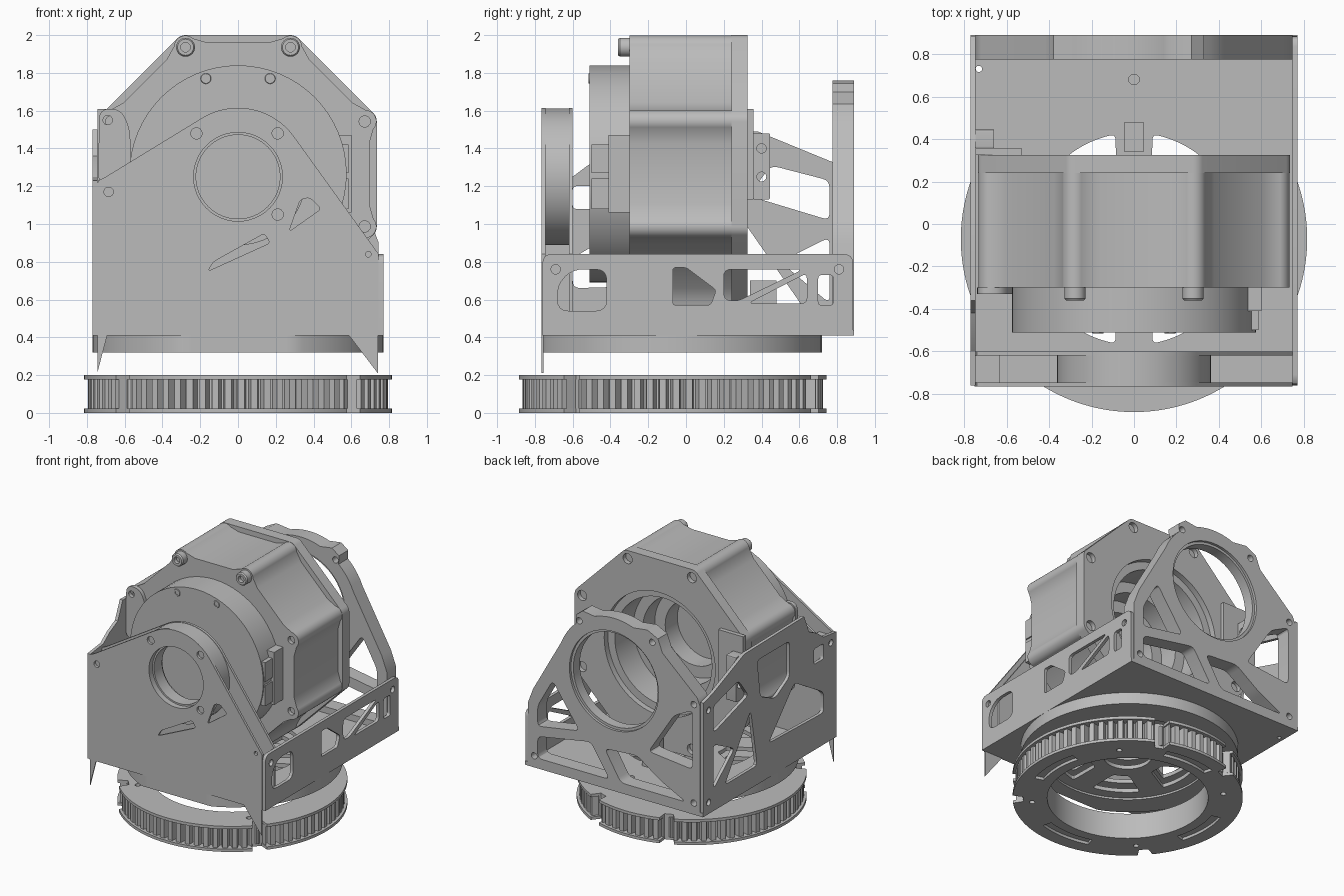
import bpy, bmesh
from math import sin, cos, pi, radians
from mathutils import Matrix, Vector

cube = bpy.data.objects.get("Cube")
if cube:
    bpy.data.objects.remove(cube, do_unlink=True)

grey = bpy.data.materials.new("machined_grey")
grey.use_nodes = True
colour = (0.5, 0.5, 0.5, 1)
grey.diffuse_color = colour
grey.node_tree.nodes["Principled BSDF"].inputs["Base Color"].default_value = colour

# Local plane to world: the third column is the extrusion direction
AXES = {"x": Matrix(((0, 0, 1), (1, 0, 0), (0, 1, 0))).to_4x4(),
        "y": Matrix(((1, 0, 0), (0, 0, -1), (0, 1, 0))).to_4x4(),
        "z": Matrix.Identity(4)}
made = []


def add(name, mesh):
    mesh.materials.clear()
    mesh.materials.append(grey)
    ob = bpy.data.objects.new(name, mesh)
    bpy.context.collection.objects.link(ob)
    made.append(ob)
    return ob


def arc(cx, cy, r, a0=0, a1=360, n=48):
    full = abs(a1 - a0) == 360
    steps = n if full else n - 1
    return [(cx + r * cos(radians(a0 + (a1 - a0) * i / steps)),
             cy + r * sin(radians(a0 + (a1 - a0) * i / steps))) for i in range(n)]


def dot(x, y, r=0.025):
    return arc(x, y, r, n=14)


def soft(pts, r=0.04):
    """Round the corners of a polygon."""
    out = []
    for i, p in enumerate(pts):
        p, a, b = Vector(p), Vector(pts[i - 1]), Vector(pts[(i + 1) % len(pts)])
        s = p + (a - p).normalized() * min(r, (a - p).length * 0.45)
        e = p + (b - p).normalized() * min(r, (b - p).length * 0.45)
        for k in range(5):
            t = k / 4
            out.append(tuple(s * (1 - t) ** 2 + p * 2 * t * (1 - t) + e * t * t))
    return out


def plate(name, axis, lo, hi, outline, holes=()):
    """Flat part: an outline with holes, extruded between lo and hi."""
    cu = bpy.data.curves.new(name, "CURVE")
    cu.dimensions, cu.fill_mode, cu.extrude = "2D", "BOTH", (hi - lo) / 2
    for pts in [outline, *holes]:
        sp = cu.splines.new("POLY")
        sp.points.add(len(pts) - 1)
        for q, p in zip(sp.points, pts):
            q.co = (p[0], p[1], 0, 1)
        sp.use_cyclic_u = True
    tmp = bpy.data.objects.new(name, cu)
    bpy.context.collection.objects.link(tmp)
    dg = bpy.context.evaluated_depsgraph_get()
    mesh = bpy.data.meshes.new_from_object(tmp.evaluated_get(dg))
    bpy.data.objects.remove(tmp, do_unlink=True)
    shift = Vector([(lo + hi) / 2 if axis == k else 0 for k in "xyz"])
    mesh.transform(Matrix.Translation(shift) @ AXES[axis])
    bm = bmesh.new()
    bm.from_mesh(mesh)
    bmesh.ops.remove_doubles(bm, verts=bm.verts, dist=1e-5)
    bmesh.ops.recalc_face_normals(bm, faces=bm.faces)
    bm.to_mesh(mesh)
    bm.free()
    return add(name, mesh)


def box(name, x0, x1, y0, y1, z0, z1):
    return plate(name, "z", z0, z1, [(x0, y0), (x1, y0), (x1, y1), (x0, y1)])


def lathe_y(name, profile, cx, cz):
    """Turned part about a front-to-back axis; profile is (radius, y)."""
    bm = bmesh.new()
    vs = [bm.verts.new((cx + r, y, cz)) for r, y in profile]
    es = [bm.edges.new(p) for p in zip(vs, vs[1:])]
    bmesh.ops.spin(bm, geom=vs + es, cent=(cx, 0, cz), axis=(0, 1, 0),
                   angle=2 * pi, steps=64)
    bmesh.ops.remove_doubles(bm, verts=bm.verts, dist=1e-5)
    bmesh.ops.recalc_face_normals(bm, faces=bm.faces)
    mesh = bpy.data.meshes.new(name)
    bm.to_mesh(mesh)
    bm.free()
    return add(name, mesh)


def screw(name, x, z, y, r):
    lathe_y(name, [(0, y + 0.07), (r, y + 0.07), (r, y + 0.01), (r * 0.85, y),
                   (r * 0.5, y), (r * 0.5, y + 0.03), (0, y + 0.03)], x, z)


# Toothed pulley with notched flanges
PY = -0.07
notches = [(0.3, 0.74), (-0.3, 0.74), (-0.6, -0.53), (0.6, -0.53)]


def notched(r_at, n):
    pts = []
    for i in range(n):
        a = 2 * pi * i / n
        r = r_at(i)
        x, y = r * cos(a), r * sin(a)
        if any((x - u) ** 2 + (y - v) ** 2 < 0.045 ** 2 for u, v in notches):
            x, y = x * 0.74 / r, y * 0.74 / r
        pts.append((x, y + PY))
    return pts


def arc_slot(mid, r=0.68, half=17, w=0.035):
    return arc(0, PY, r + w, mid - half, mid + half, 12) + arc(0, PY, r - w, mid + half, mid - half, 12)


bore = arc(0, PY, 0.57, n=72)
slots = [arc_slot(a) for a in (0, 90, 180, 270)]
pins = [dot(0.68 * cos(radians(a)), PY + 0.68 * sin(radians(a)), 0.02) for a in range(45, 360, 90)]
rim = notched(lambda i: 0.815, 288)
plate("pulley_lower_flange", "z", 0, 0.022, rim, [bore, *slots, *pins])
plate("pulley_upper_flange", "z", 0.178, 0.2, rim, [bore, *pins])
plate("pulley_teeth", "z", 0.022, 0.178,
      notched(lambda i: 0.795 if i % 6 < 4 else 0.75, 432), [bore])

# Turntable ring under the base, flattened at the front, with its spider
spokes = [soft(arc(0, PY, 0.5, a - 20, a + 20, 8) + arc(0, PY, 0.27, a + 12, a - 12, 4), 0.03)
          for a in range(0, 360, 60)]
ring = [(x, max(y, -0.76)) for x, y in arc(0, -0.05, 0.77, n=96)]
plate("turntable_ring", "z", 0.32, 0.41, ring, [arc(0, PY, 0.58, n=64)])
plate("turntable_spider", "z", 0.335, 0.365, arc(0, PY, 0.58, n=64), spokes + [arc(0, PY, 0.17)])

# Base plate with spoke windows
plate("base_plate", "z", 0.41, 0.44, [(-0.77, -0.76), (0.77, -0.76), (0.77, 0.89), (-0.77, 0.89)],
      spokes + [dot(0, 0.68), dot(-0.73, 0.73, 0.015), arc(0, PY, 0.17)])
box("base_post", -0.045, 0.045, 0.34, 0.48, 0.44, 0.7)

# Low side plate on the left of the model
low = soft([(-0.76, 0.41), (-0.76, 0.84), (0.885, 0.84), (0.885, 0.41)], 0.05)
low[:5], low[-5:] = [(-0.76, 0.41)], [(0.885, 0.41)]
plate("left_side_plate", "x", 0.745, 0.77, low, [
    soft([(-0.68, 0.54), (-0.68, 0.68), (-0.6, 0.76), (-0.42, 0.76), (-0.42, 0.54)], 0.06),
    soft([(-0.07, 0.57), (-0.07, 0.77), (0.0, 0.77), (0.16, 0.65), (0.13, 0.57)], 0.02),
    soft([(0.2, 0.6), (0.2, 0.76), (0.62, 0.76), (0.27, 0.59)]),
    soft([(0.33, 0.58), (0.64, 0.74), (0.64, 0.58)], 0.03),
    soft([(0.7, 0.57), (0.7, 0.73), (0.78, 0.73), (0.78, 0.57)], 0.02),
    dot(-0.69, 0.76), dot(0.81, 0.76)])

# Tall side plate on the right of the model
plate("right_side_plate", "x", -0.77, -0.745,
      [(-0.76, 0.41), (0.885, 0.41), (0.885, 1.3), (0.77, 1.33), (0.38, 1.49),
       (-0.36, 1.5), (-0.42, 1.36), (-0.52, 1.31), (-0.6, 1.25), (-0.76, 1.23)], [
    soft([(0.22, 1.38), (-0.18, 1.38), (-0.18, 1.1), (0.0, 1.0), (0.18, 1.08)]),
    soft([(-0.24, 1.03), (0.08, 0.68), (-0.6, 0.66), (-0.6, 0.82)]),
    soft([(0.76, 1.23), (0.45, 1.31), (0.33, 1.15), (0.76, 1.02)]),
    soft([(0.76, 0.93), (0.76, 0.58), (0.5, 0.8)]),
    soft([(0.62, 0.56), (0.3, 1.02), (0.22, 0.56)]),
    soft([(-0.48, 1.08), (-0.48, 1.2), (-0.6, 1.2), (-0.6, 1.08)], 0.02),
    dot(-0.69, 1.17), dot(0.82, 1.22), dot(0.82, 0.5)])

# Front bearing housing: two sheets joined by a sleeve and a corner block
CZ = 1.25
front = [(-0.75, 0.41), (0.745, 0.41), (0.745, 0.84)] + arc(0, CZ, 0.365, 36, 122, 28) + \
    [(-0.7, 1.25), (-0.74, 1.23), (-0.75, 1.19)]
front_bore = arc(0, CZ, 0.235)
slit = soft([(-0.16, 0.75), (-0.13, 0.8), (0.14, 0.95), (0.17, 0.9)], 0.02)
wedge = soft([(0.27, 0.96), (0.33, 1.13), (0.38, 1.14), (0.44, 1.08)], 0.02)
plate("front_sheet", "y", -0.765, -0.745, front,
      [front_bore, slit, wedge, dot(-0.22, 1.48, 0.03), dot(0.21, 1.48, 0.03),
       dot(0.21, 1.05, 0.03), dot(-0.685, 1.17), dot(0.69, 0.84, 0.015)])
plate("front_inner_sheet", "y", -0.62, -0.6, front, [front_bore])
plate("front_bearing_sleeve", "y", -0.745, -0.62, arc(0, CZ, 0.362, n=72), [front_bore])
box("front_corner_block", -0.745, -0.63, -0.745, -0.62, 0.44, 1.2)
lathe_y("front_bore_lip", [(0.236, -0.72), (0.222, -0.72), (0.222, -0.62), (0.236, -0.62)], 0, CZ)
for tip, inner in ((-0.745, -0.69), (0.74, 0.58)):
    plate("front_corner_gusset", "y", -0.765, -0.755, [(tip, 0.21), (tip, 0.42), (inner, 0.42)])

# Rear bearing frame
plate("rear_bearing_frame", "y", 0.775, 0.89,
      [(-0.745, 0.41), (0.745, 0.41), (0.745, 0.9), (0.7, 1.02)] + arc(0, 1.27, 0.49, 22, 48, 6) +
      [(0.33, 1.7), (0.27, 1.745)] + arc(0, 1.27, 0.49, 70, 110, 12) +
      [(-0.29, 1.745), (-0.38, 1.7), (-0.42, 1.6), (-0.72, 1.33), (-0.745, 1.27)], [
    arc(0, 1.27, 0.385, n=64),
    soft([(0.66, 0.74), (0.66, 0.9), (0.53, 1.13), (0.3, 0.8)]),
    soft([(-0.68, 0.76), (-0.68, 1.22), (-0.52, 1.14), (-0.3, 0.8)]),
    soft([(0.66, 0.49), (0.66, 0.66), (0.2, 0.74), (0.04, 0.49)]),
    soft([(-0.06, 0.49), (0.08, 0.72), (-0.2, 0.74), (-0.4, 0.6), (-0.62, 0.49)]),
    dot(0.3, 1.66), dot(-0.33, 1.66), dot(-0.69, 1.27), dot(0.69, 0.5), dot(-0.69, 0.5)])
lathe_y("rear_bearing_race", [(0.386, 0.87), (0.365, 0.87), (0.365, 0.79), (0.386, 0.79)], 0, 1.27)

# Eight-sided gearbox body, with bosses joined by shallow hollows
GZ = 1.265
body, hull, bosses = [], [], []
for k in range(8):
    a = 22.5 + 45 * k
    bx, bz = 0.726 * cos(radians(a)), GZ + 0.726 * sin(radians(a))
    bosses.append((bx, bz))
    body += arc(bx, bz, 0.062, a - 65, a + 65, 11)
    hull += arc(bx, bz, 0.064, a - 22.5, a + 22.5, 7)
    for d in (-13, 0, 13):
        m = radians(a + 22.5 + d)
        ap = 0.695 / cos(radians(d))
        body.append((ap * cos(m), GZ + ap * sin(m)))
plate("gearbox_body", "y", -0.3, 0.24, body,
      [arc(0, GZ, 0.48, n=64)] + [dot(x, z, 0.03) for x, z in bosses])
plate("gearbox_rear_flange", "y", 0.24, 0.325, hull,
      [arc(0, GZ, 0.48, n=64)] + [dot(x, z, 0.04) for x, z in bosses])
lathe_y("gearbox_core", [(0.481, 0.28), (0.42, 0.28), (0.42, 0.05), (0.34, 0.05), (0.34, -0.1),
                         (0.25, -0.1), (0.25, -0.25), (0, -0.25)], 0, GZ)
lathe_y("gearbox_front_cover", [(0, -0.51), (0.575, -0.51), (0.575, -0.29), (0, -0.29)], 0, GZ)
for x, z in bosses:
    lathe_y("boss_insert", [(0, -0.27), (0.031, -0.27), (0.031, -0.2)], x, z)
    lathe_y("rear_nut", [(0, 0.29), (0.041, 0.29), (0.041, 0.25)], x, z)
for x, z in bosses[1:3]:
    screw("gearbox_screw", x, z, -0.36, 0.05)
for x in (-0.17, 0.17):
    screw("cover_screw", x, 1.77, -0.515, 0.03)

# Mounting ear beside the front cover
plate("gearbox_ear", "y", -0.33, -0.3,
      soft([(-0.74, 1.2), (-0.735, 1.61), (-0.62, 1.61), (-0.57, 1.5), (-0.57, 1.2)], 0.06),
      [dot(-0.69, 1.55)])

# Cable clip on the cover's side
box("clip_base", 0.5, 0.6, -0.41, -0.3, 1.06, 1.47)
for z0, z1 in ((1.08, 1.24), (1.27, 1.42)):
    box("clip_jaw", 0.5, 0.585, -0.5, -0.4, z0, z1)

# Bracket tying the gearbox to the tall side plate
plate("bracket_arm", "x", -0.745, -0.66, soft([(0.355, 1.13), (0.445, 1.13), (0.445, 1.48), (0.355, 1.48)], 0.01),
      [dot(0.4, 1.4), dot(0.4, 1.25)])
box("bracket_foot", -0.745, -0.53, 0.325, 0.357, 1.13, 1.61)

# Smooth the round surfaces, keep the machined edges sharp
bpy.ops.object.select_all(action="DESELECT")
for ob in made:
    ob.select_set(True)
bpy.context.view_layer.objects.active = made[0]
bpy.ops.object.shade_smooth_by_angle(angle=radians(28))
